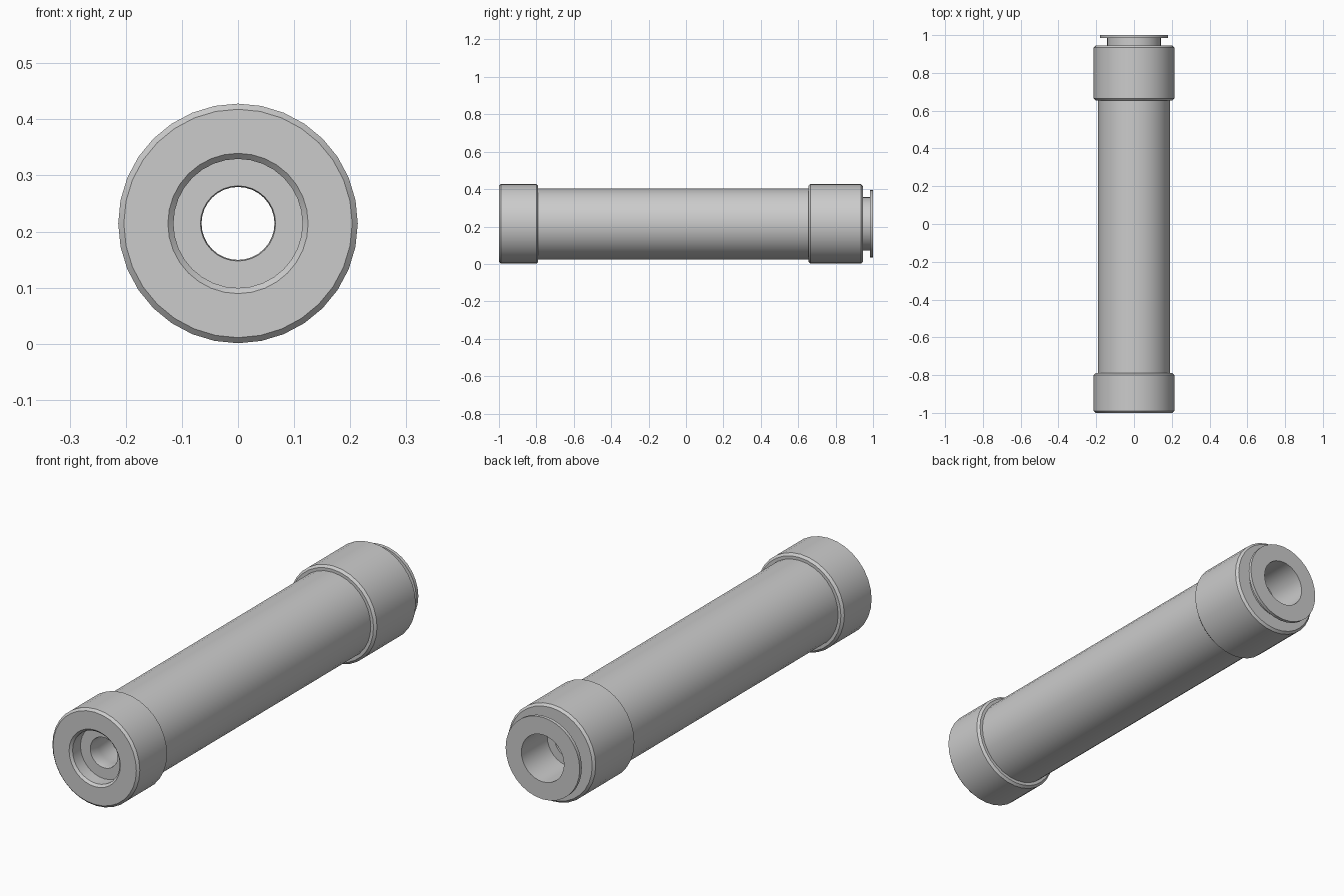
import bpy, bmesh, math

if "Cube" in bpy.data.objects:
    bpy.data.objects.remove(bpy.data.objects["Cube"])

CZ = 0.2145   # height of the long axis
SEG = 32


def lathe(name, profile):
    """Revolve a closed (radius, y) profile around the long axis."""
    bm = bmesh.new()
    rings = []
    for i in range(SEG):
        a = 2 * math.pi * i / SEG
        rings.append([bm.verts.new((r * math.sin(a), y, CZ + r * math.cos(a)))
                      for r, y in profile])
    n = len(profile)
    for i in range(SEG):
        a, b = rings[i], rings[(i + 1) % SEG]
        for j in range(n):
            k = (j + 1) % n
            bm.faces.new((a[j], a[k], b[k], b[j]))
    bmesh.ops.recalc_face_normals(bm, faces=bm.faces)
    me = bpy.data.meshes.new(name)
    bm.to_mesh(me)
    bm.free()
    ob = bpy.data.objects.new(name, me)
    bpy.context.collection.objects.link(ob)
    bpy.ops.object.select_all(action='DESELECT')
    ob.select_set(True)
    bpy.context.view_layer.objects.active = ob
    bpy.ops.object.shade_smooth_by_angle(angle=math.radians(30))
    return ob


R, C = 0.2135, 0.01   # cap radius and chamfer

# long main tube
lathe("body_tube", [(0.19, -0.80), (0.19, 0.67), (0.175, 0.67), (0.175, -0.80)])

# front cap with chamfered recess and a stepped exit hole
lathe("front_cap", [
    (0.125, -1.0), (R - C, -1.0), (R, -1.0 + C), (R, -0.79 - C), (R - C, -0.79),
    (0.067, -0.79), (0.067, -0.87), (0.065, -0.88), (0.065, -0.925),
    (0.067, -0.935), (0.115, -0.935), (0.115, -0.99)])

# rear cap, with neck, flange and a deep socket narrowing to the bore
lathe("rear_cap", [
    (R - C, 0.655), (R, 0.655 + C), (R, 0.945 - C), (R - C, 0.945),
    (0.143, 0.945), (0.143, 0.985), (0.181, 0.985), (0.181, 1.0),
    (0.104, 1.0), (0.104, 0.82), (0.067, 0.82), (0.067, 0.655)])
